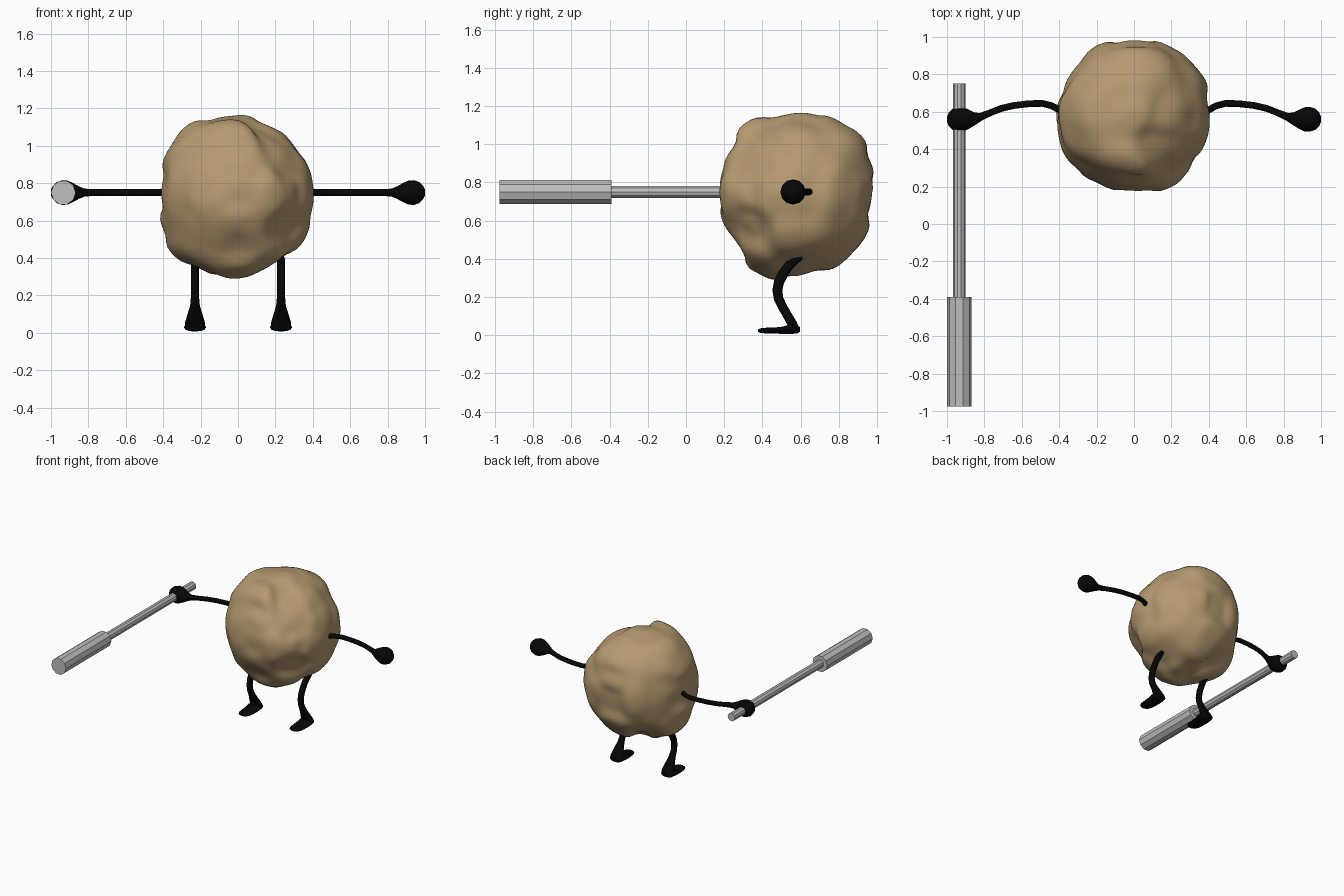
import bpy, bmesh, math
from mathutils import Vector, noise

if "Cube" in bpy.data.objects:
    bpy.data.objects.remove(bpy.data.objects["Cube"])


def material(name, rgb):
    m = bpy.data.materials.new(name)
    m.diffuse_color = (*rgb, 1)
    m.use_nodes = True
    m.node_tree.nodes["Principled BSDF"].inputs["Base Color"].default_value = m.diffuse_color
    return m


TAN = material("tan rock", (0.47, 0.325, 0.165))
BLACK = material("black", (0.002, 0.002, 0.002))
STEEL = material("grey steel", (0.52, 0.52, 0.52))


def finish(name, bm, mat, smooth=None):
    bmesh.ops.recalc_face_normals(bm, faces=bm.faces)
    me = bpy.data.meshes.new(name)
    bm.to_mesh(me)
    bm.free()
    me.materials.append(mat)
    ob = bpy.data.objects.new(name, me)
    bpy.context.collection.objects.link(ob)
    if smooth:
        bpy.ops.object.select_all(action='DESELECT')
        ob.select_set(True)
        bpy.context.view_layer.objects.active = ob
        bpy.ops.object.shade_smooth_by_angle(angle=math.radians(smooth))
    return ob


def loft(name, path, side, mat, sides=12, mirror=True, smooth=50):
    """Sweep ellipses along path; each entry is (point, radius along side, other radius)."""
    bm = bmesh.new()
    side = Vector(side)
    pts = [Vector(p[0]) for p in path]
    rings = []
    for i, (p, a, b) in enumerate(path):
        t = (pts[min(i + 1, len(pts) - 1)] - pts[max(i - 1, 0)]).normalized()
        other = t.cross(side).normalized()
        ring = []
        for k in range(sides):
            ang = 2 * math.pi * k / sides
            ring.append(bm.verts.new(pts[i] + side * a * math.cos(ang) + other * b * math.sin(ang)))
        rings.append(ring)
    for r0, r1 in zip(rings, rings[1:]):
        for k in range(sides):
            j = (k + 1) % sides
            bm.faces.new((r0[k], r0[j], r1[j], r1[k]))
    bm.faces.new(rings[0])
    bm.faces.new(rings[-1])
    ob = finish(name, bm, mat, smooth)
    if mirror:
        ob.modifiers.new("mirror", 'MIRROR')
    return ob


# Lumpy rock body: radius blended from the three outlines plus a few diagonal directions
C = Vector((0, 0.575, 0.74))
front = [(-.08, 1.155), (-.29, 1.09), (-.36, 1.0), (-.40, .72), (-.41, .58), (-.34, .41), (-.2, .335),
         (.05, .31), (.2, .385), (.35, .5), (.40, .7), (.38, .88), (.3, 1.0), (.18, 1.1)]
right = [(.62, 1.16), (.3, 1.1), (.24, .97), (.18, .8), (.19, .6), (.3, .45), (.34, .34), (.42, .3),
         (.6, .33), (.8, .37), (.93, .5), (.955, .7), (.97, .9), (.915, 1.05), (.8, 1.12)]
top = [(0, .97), (.17, .96), (.28, .89), (.36, .81), (.40, .6), (.37, .4), (.32, .29), (.2, .2),
       (0, .18), (-.16, .2), (-.3, .3), (-.41, .5), (-.39, .65), (-.33, .82), (-.2, .95)]
marks = [Vector((x, C.y, z)) - C for x, z in front]
marks += [Vector((0, y, z)) - C for y, z in right]
marks += [Vector((x, y, C.z)) - C for x, y in top]
marks = [(m.normalized(), m.length) for m in marks]
for x, y, z, r in [(.79, -.62, 0, .37), (.7, -.6, -.35, .375), (.7, -.6, .35, .375), (-.81, -.59, 0, .43),
                   (.3, -.4, .87, .375), (.5, -.5, .7, .385), (-.3, .4, -.87, .39), (.3, -.4, -.87, .44)]:
    marks.append((Vector((x, y, z)).normalized(), r))

bm = bmesh.new()
bmesh.ops.create_icosphere(bm, subdivisions=5, radius=1)
for v in bm.verts:
    n = v.co.normalized()
    total = weight = 0
    for d, r in marks:
        w = 1 / (n.angle(d, 0) ** 2 + 0.035) ** 3
        total += w * r
        weight += w
    v.co = C + n * (total / weight + 0.01 * noise.noise(n * 3.2))
finish("rock_body", bm, TAN, 60)

# Arms ending in round fists
arm = [(.36, .585, .018), (.40, .61, .018), (.44, .632, .018), (.49, .645, .018), (.56, .643, .018),
       (.64, .634, .018), (.71, .618, .018), (.77, .594, .018), (.82, .573, .021), (.85, .565, .033),
       (.88, .562, .050), (.91, .56, .064), (.94, .56, .066), (.97, .56, .056), (.99, .56, .036),
       (1.0, .56, .015)]
loft("arms", [((x, y, .75), r, r) for x, y, r in arm], (0, 0, 1), BLACK)

# Bent legs, widening at the ankle
leg = [(.61, .405, .018, .006), (.575, .39, .022, .018), (.54, .365, .022, .025), (.51, .325, .022, .027),
       (.487, .28, .022, .027), (.478, .235, .022, .026), (.485, .19, .022, .025), (.507, .145, .026, .024),
       (.533, .1, .04, .024), (.556, .06, .052, .025), (.57, .035, .055, .022)]
loft("legs", [((.23, y, z), a, b) for y, z, a, b in leg], (1, 0, 0), BLACK)

# Flat feet pointing forward
foot = [(.597, .03, .03, .012), (.58, .03, .05, .022), (.545, .032, .058, .025), (.51, .026, .058, .019),
        (.46, .024, .056, .016), (.42, .024, .052, .015), (.39, .024, .038, .012), (.377, .024, .016, .006)]
loft("feet", [((.23, y, z), a, b) for y, z, a, b in foot], (1, 0, 0), BLACK)

# Steel hammer held in one fist: thin shaft and thick head
for name, r, y0, y1 in (("hammer_shaft", .033, -.40, .75), ("hammer_head", .066, -.975, -.39)):
    loft(name, [((-.934, y, .75), r, r) for y in (y0, y1)], (1, 0, 0), STEEL,
         sides=10, mirror=False, smooth=None)
